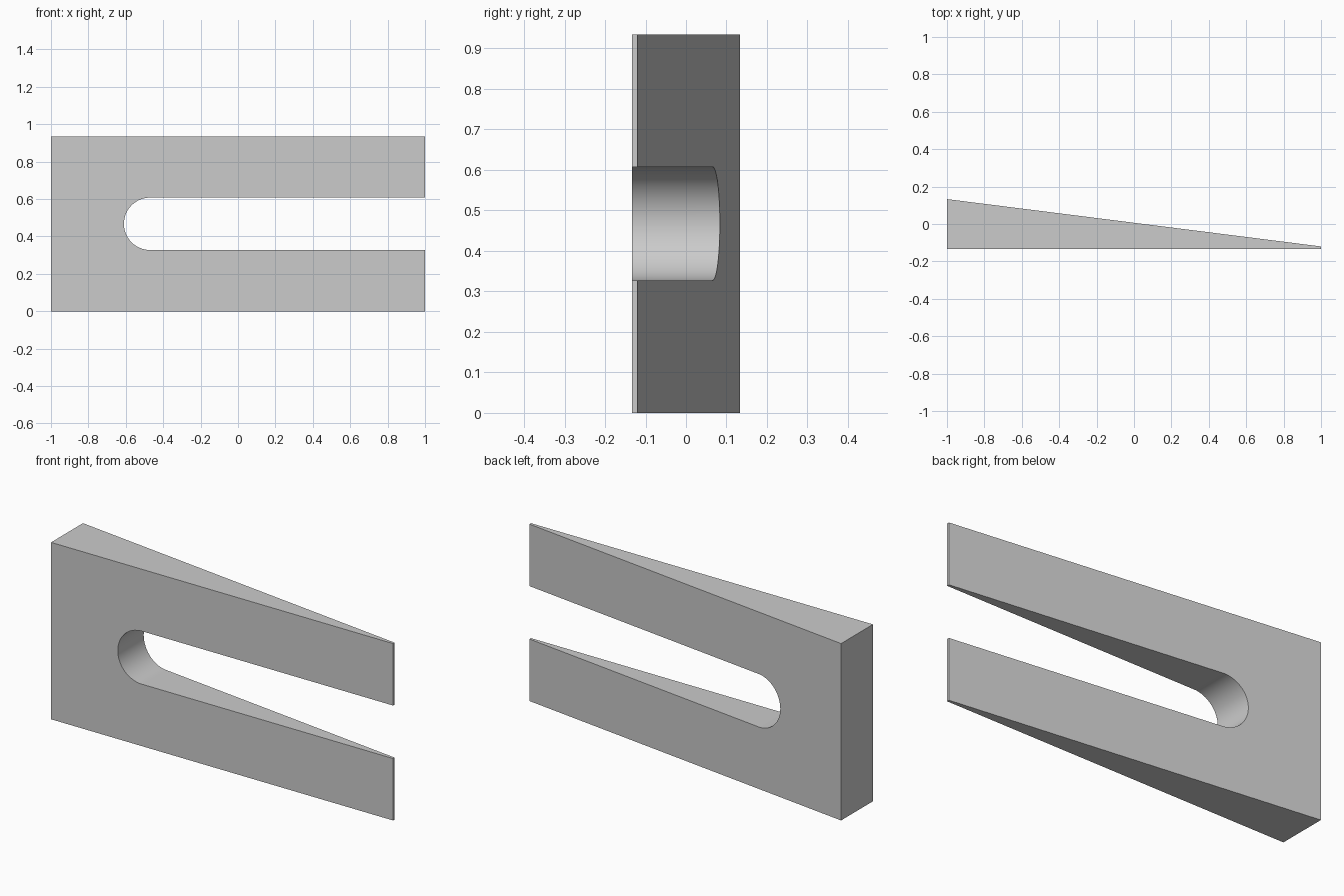
import bpy, bmesh, math

cube = bpy.data.objects.get("Cube")
if cube:
    bpy.data.objects.remove(cube, do_unlink=True)

HEIGHT = 0.935
FRONT_Y, THICK_Y, THIN_Y = -0.133, 0.133, -0.12
SLOT_X, SLOT_R, STEPS = -0.47, 0.14, 32
MID_Z = HEIGHT / 2


def back_y(x):
    """Depth of the sloping back face at x."""
    return THICK_Y + (THIN_Y - THICK_Y) * (x + 1) / 2


# Forked outline: rectangle with a round-ended slot open at one end
outline = [(1, 0), (1, MID_Z - SLOT_R)]
for i in range(STEPS + 1):
    a = -math.pi / 2 - math.pi * i / STEPS
    outline.append((SLOT_X + SLOT_R * math.cos(a), MID_Z + SLOT_R * math.sin(a)))
outline += [(1, MID_Z + SLOT_R), (1, HEIGHT), (-1, HEIGHT), (-1, 0)]

# Wedge body between the flat front and the sloping back
bm = bmesh.new()
front = [bm.verts.new((x, FRONT_Y, z)) for x, z in outline]
back = [bm.verts.new((x, back_y(x), z)) for x, z in outline]
bm.faces.new(front)
bm.faces.new(back[::-1])
for i in range(len(outline)):
    j = (i + 1) % len(outline)
    bm.faces.new((front[j], front[i], back[i], back[j]))
bmesh.ops.recalc_face_normals(bm, faces=bm.faces)
mesh = bpy.data.meshes.new("slotted_wedge")
bm.to_mesh(mesh)
bm.free()

wedge = bpy.data.objects.new("slotted_wedge", mesh)
bpy.context.collection.objects.link(wedge)

# Plain grey material
grey = bpy.data.materials.new("light_grey")
grey.use_nodes = True
colour = (0.6, 0.6, 0.6, 1)
grey.diffuse_color = colour
grey.node_tree.nodes["Principled BSDF"].inputs["Base Color"].default_value = colour
mesh.materials.append(grey)

# Smooth slot end, sharp corners
bpy.ops.object.select_all(action="DESELECT")
wedge.select_set(True)
bpy.context.view_layer.objects.active = wedge
bpy.ops.object.shade_smooth_by_angle(angle=math.radians(30))
